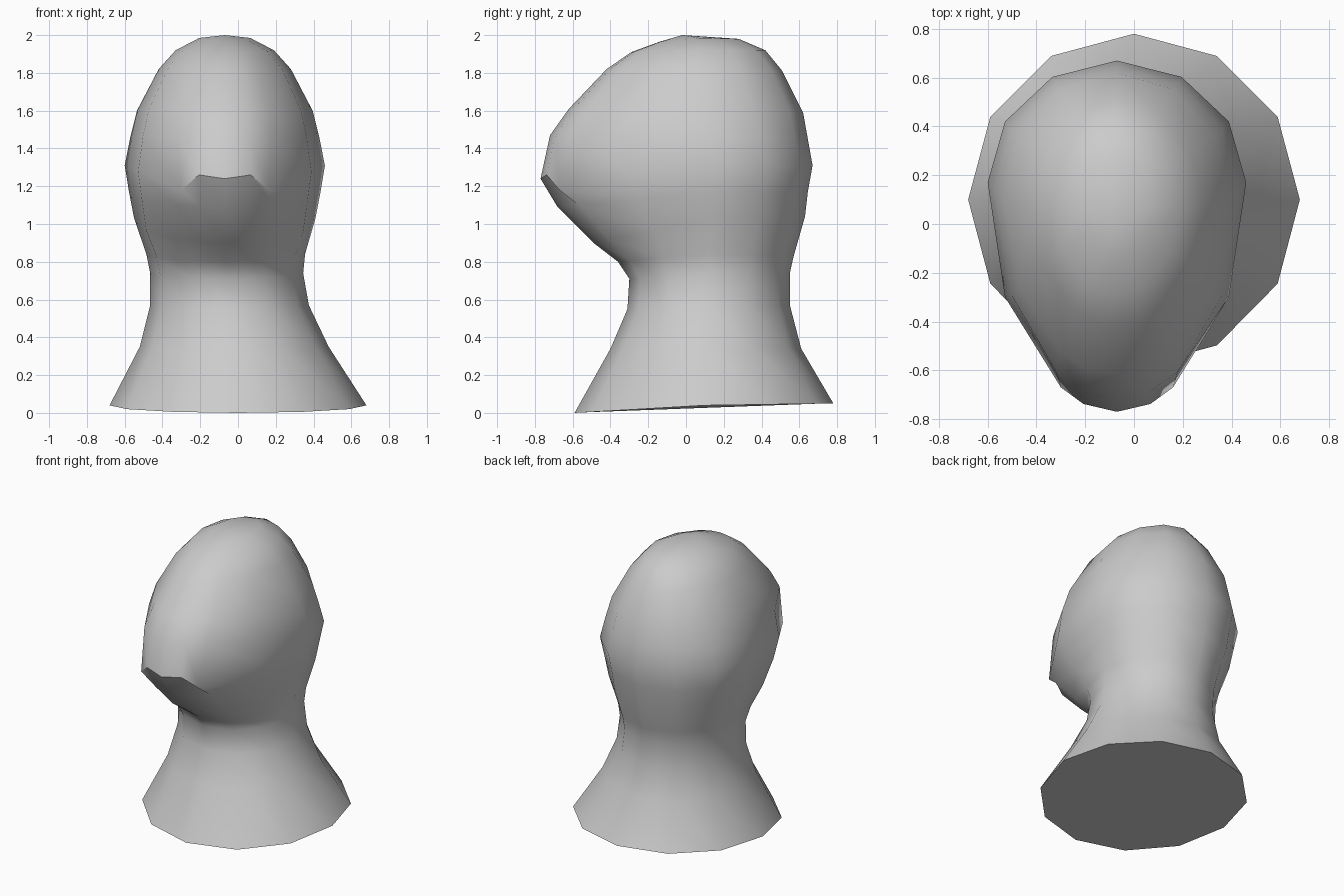
import bpy, bmesh
from math import sin, cos, radians

if "Cube" in bpy.data.objects:
    bpy.data.objects.remove(bpy.data.objects["Cube"])

# Rings from base to crown: centre x, half width, y of widest point,
# back y, front y, then heights at side, back and front
RINGS = [
    (0.00, 0.68, 0.10, 0.78, -0.59, 0.04, 0.05, 0.00),
    (-0.02, 0.50, 0.10, 0.61, -0.40, 0.35, 0.34, 0.34),
    (-0.045, 0.42, 0.11, 0.55, -0.31, 0.57, 0.57, 0.55),
    (-0.06, 0.405, 0.12, 0.55, -0.30, 0.74, 0.74, 0.71),
    (-0.065, 0.42, 0.12, 0.57, -0.36, 0.84, 0.83, 0.80),
    (-0.07, 0.48, 0.14, 0.63, -0.49, 1.03, 1.04, 0.90),
    (-0.07, 0.507, 0.15, 0.645, -0.68, 1.17, 1.17, 1.09),
    (-0.07, 0.53, 0.17, 0.67, -0.77, 1.31, 1.31, 1.24),
    (-0.07, 0.50, 0.14, 0.645, -0.72, 1.46, 1.45, 1.47),
    (-0.07, 0.465, 0.11, 0.62, -0.62, 1.60, 1.59, 1.61),
    (-0.07, 0.35, 0.08, 0.51, -0.42, 1.82, 1.81, 1.82),
    (-0.07, 0.26, 0.07, 0.42, -0.29, 1.92, 1.92, 1.91),
    (-0.07, 0.135, 0.07, 0.28, -0.14, 1.985, 1.98, 1.965),
]
LIP = 7
# Twelve sides plus two extra columns beside the front of the face
ANGLES = [0, 30, 60, 90, 120, 150, 165, 180, 195, 210, 240, 270, 300, 330]


def ring_point(ring, deg):
    cx, rx, ys, yb, yf, zs, zb, zf = ring
    s, c = sin(radians(deg)), cos(radians(deg))
    ye, ze = (yb, zb) if c > 0 else (yf, zf)
    return [cx + rx * s, ys + (ye - ys) * abs(c), zs + (ze - zs) * abs(c)]


bm = bmesh.new()
loops = []
for i, ring in enumerate(RINGS):
    loop = []
    for deg in ANGLES:
        p = ring_point(ring, deg)
        if deg in (165, 195) and i < 5:
            # Keep the neck and base twelve-sided
            a = ring_point(ring, 180)
            b = ring_point(ring, 150 if deg == 165 else 210)
            p = [(u + v) / 2 for u, v in zip(a, b)]
        elif i == LIP and deg in (165, 195):
            p[2] = 1.26
        elif i == LIP and deg in (150, 210):
            p = [-0.07 + (0.23 if deg == 150 else -0.23), -0.67, 1.18]
        loop.append(bm.verts.new(p))
    loops.append(loop)

# Skin between rings, crown and base cap
n = len(ANGLES)
for lo, hi in zip(loops, loops[1:]):
    for j in range(n):
        k = (j + 1) % n
        bm.faces.new((lo[j], lo[k], hi[k], hi[j]))
crown = bm.verts.new((-0.07, -0.02, 2.0))
for j in range(n):
    bm.faces.new((loops[-1][j], loops[-1][(j + 1) % n], crown))
bm.faces.new(loops[0])
bmesh.ops.recalc_face_normals(bm, faces=bm.faces)

# Smooth body with a crisp base rim and lip
for f in bm.faces:
    f.smooth = True
sharp = [(loops[0][j], loops[0][(j + 1) % n]) for j in range(n)]
sharp += [(loops[LIP][j], loops[LIP][j + 1]) for j in range(5, 9)]
for a, b in sharp:
    bm.edges.get((a, b)).smooth = False

mesh = bpy.data.meshes.new("head_bust")
bm.to_mesh(mesh)
bm.free()
bpy.context.collection.objects.link(bpy.data.objects.new("head_bust", mesh))
